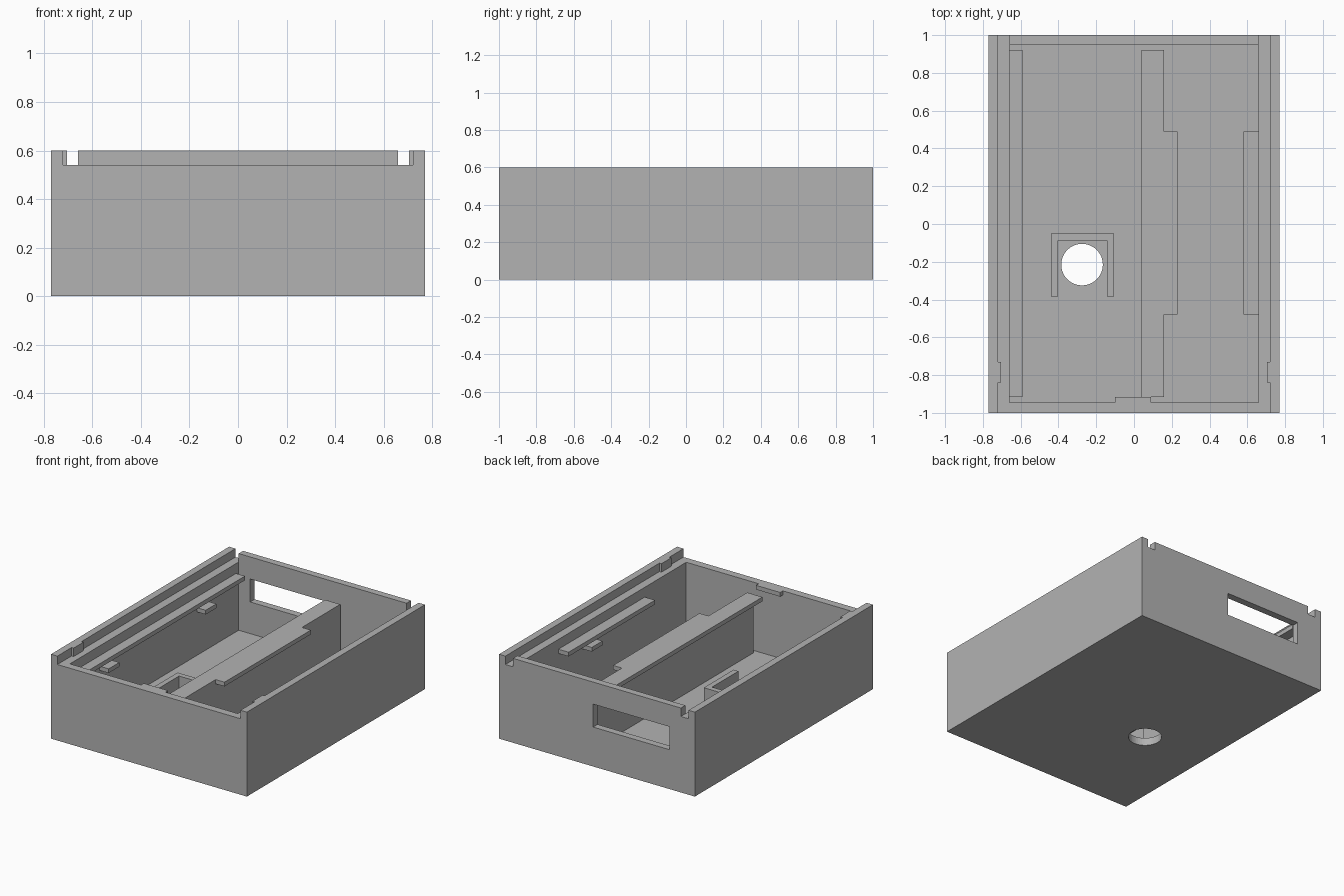
import bpy, bmesh, math

if "Cube" in bpy.data.objects:
    bpy.data.objects.remove(bpy.data.objects["Cube"])

grey = bpy.data.materials.new("plain grey")
grey.diffuse_color = (0.45, 0.45, 0.45, 1)
grey.use_nodes = True
grey.node_tree.nodes["Principled BSDF"].inputs["Base Color"].default_value = grey.diffuse_color


def finish(name, bm):
    bmesh.ops.recalc_face_normals(bm, faces=bm.faces)
    mesh = bpy.data.meshes.new(name)
    bm.to_mesh(mesh)
    bm.free()
    mesh.materials.append(grey)
    obj = bpy.data.objects.new(name, mesh)
    bpy.context.collection.objects.link(obj)
    return obj


def prism(name, points, place, direction):
    """Extrude a closed 2D outline; place maps each 2D point into space."""
    bm = bmesh.new()
    face = bm.faces.new([bm.verts.new(place(*p)) for p in points])
    new = bmesh.ops.extrude_face_region(bm, geom=[face])["geom"]
    bmesh.ops.translate(bm, vec=direction,
                        verts=[v for v in new if isinstance(v, bmesh.types.BMVert)])
    return finish(name, bm)


def box(name, x, y, z):
    outline = [(x[0], y[0]), (x[1], y[0]), (x[1], y[1]), (x[0], y[1])]
    return prism(name, outline, lambda a, b: (a, b, z[0]), (0, 0, z[1] - z[0]))


def cut(target, cutter):
    mod = target.modifiers.new(cutter.name, "BOOLEAN")
    mod.operation = "DIFFERENCE"
    mod.solver = "EXACT"
    mod.object = cutter
    cutter.hide_render = True
    cutter.hide_viewport = True
    cutter.display_type = "WIRE"


# Case: hollow tray with lid channel, back window and round floor hole
FLOOR, RAIL, TOP = 0.055, 0.54, 0.60
case = box("case", (-0.77, 0.77), (-1, 1), (0, TOP))
cut(case, box("cavity_cutter", (-0.66, 0.66), (-0.945, 0.95), (FLOOR, 0.8)))
channel = [(-0.72, -1.2), (0.72, -1.2), (0.72, 1.2), (0.66, 1.2),
           (0.66, 0.95), (-0.66, 0.95), (-0.66, 1.2), (-0.72, 1.2)]
cut(case, prism("lid_channel_cutter", channel, lambda a, b: (a, b, RAIL), (0, 0, 0.3)))
cut(case, box("window_cutter", (-0.57, 0.03), (0.9, 1.1), (0.28, 0.443)))
circle = [(-0.275 + 0.11 * math.cos(i * math.tau / 48),
           -0.215 + 0.11 * math.sin(i * math.tau / 48)) for i in range(48)]
cut(case, prism("floor_hole_cutter", circle, lambda a, b: (a, b, -0.1), (0, 0, 0.2)))

# Lid latches: a small tooth on each side lip, and a tab on the front wall
for side, s in (("left", -1), ("right", 1)):
    box(side + "_latch_tooth", sorted((s * 0.704, s * 0.722)), (-0.84, -0.73),
        (RAIL - 0.002, TOP))
box("front_tab", (-0.10, 0.09), (-0.95, -0.915), (RAIL - 0.03, RAIL))

# Divider wall with a ledge overhanging its left side
L0, L1 = 0.44, 0.47
profile = [(0.11, FLOOR - 0.005), (0.16, FLOOR - 0.005), (0.16, L1),
           (0.04, L1), (0.04, L0), (0.11, L0)]
prism("divider", profile, lambda a, b: (a, -0.915, b), (0, 1.835, 0))

# Board ledges along the walls
box("left_ledge", (-0.665, -0.59), (-0.915, 0.92), (L0, L1))
box("divider_ledge", (0.155, 0.23), (-0.48, 0.49), (L0, L1))
box("right_ledge", (0.58, 0.665), (-0.48, 0.49), (L0, L1))

# Small board supports below the ledges
for i, y in enumerate((-0.55, 0.54)):
    box(f"left_support_{i}", (-0.665, -0.59), (y - 0.06, y + 0.06), (0.365, 0.395))
box("right_support", (0.58, 0.665), (0.11, 0.23), (0.375, 0.405))

# U-shaped holder around the floor hole, open to the front
u = [(-0.44, -0.385), (-0.402, -0.385), (-0.402, -0.088), (-0.143, -0.088),
     (-0.143, -0.385), (-0.105, -0.385), (-0.105, -0.05), (-0.44, -0.05)]
prism("holder", u, lambda a, b: (a, b, FLOOR - 0.005), (0, 0, 0.145))
